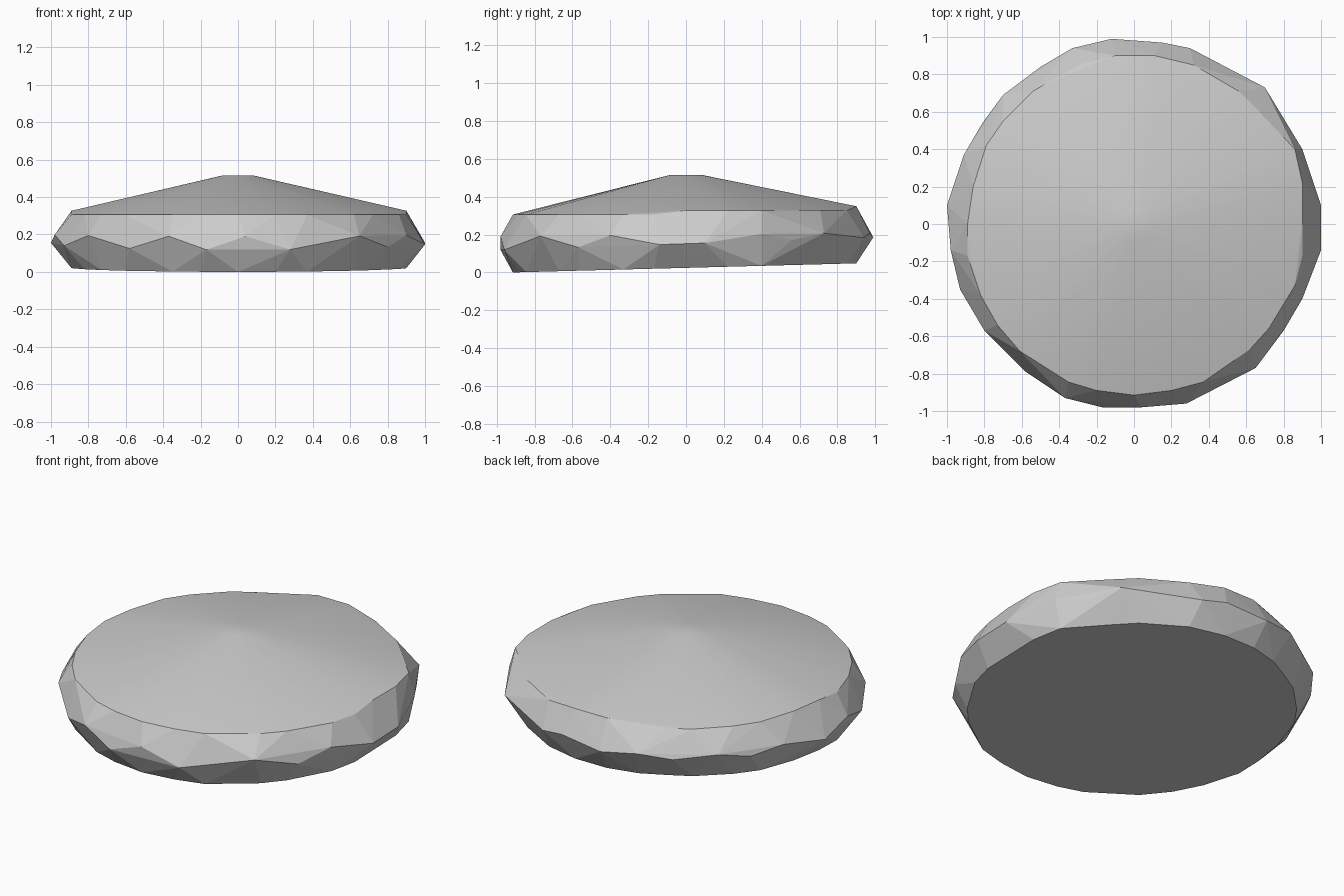
import bpy, bmesh, math

if "Cube" in bpy.data.objects:
    bpy.data.objects.remove(bpy.data.objects["Cube"])

# Widest outline of the faceted stone (x, y), anticlockwise
outline = [(1, .10), (.9, .4), (.8, .56), (.7, .73), (.3, .94), (.15, .97), (-.12, .99),
           (-.33, .94), (-.5, .84), (-.7, .69), (-.81, .54), (-.91, .37), (-1, .10),
           (-.98, -.14), (-.93, -.35), (-.8, -.57), (-.58, -.79), (-.37, -.93),
           (-.17, -.98), (.04, -.98), (.28, -.96), (.65, -.77), (.8, -.57), (.9, -.4), (1, -.14)]

# Smaller rim, shared by the top edge and the base
rim = [(.9, 0), (.9, .22), (.86, .4), (.8, .46), (.67, .6), (.56, .71), (.45, .77), (.32, .85),
       (.11, .9), (-.1, .9), (-.28, .855), (-.42, .78), (-.54, .71), (-.7, .55), (-.79, .42),
       (-.86, .2), (-.89, 0), (-.89, -.17), (-.82, -.38), (-.73, -.54), (-.61, -.68),
       (-.35, -.845), (-.2, -.89), (0, -.915), (.2, -.89), (.37, -.845), (.62, -.67),
       (.72, -.56), (.86, -.33), (.9, -.17)]


def rim_height(y):
    return .306 if y < -.07 else .327 if y < .87 else .35


bm = bmesh.new()
# Base, slightly tilted up at the back
for x, y in rim:
    bm.verts.new((x, y, .0265 * (y + .915)))
# Zigzag girdle, strongest at the front
for i, (x, y) in enumerate(outline):
    amp = (.024 - .012 * y) * (1 if i % 2 else -1)
    bm.verts.new((x, y, .176 + .022 * y + amp))
# Top rim
for x, y in rim:
    bm.verts.new((x, y, rim_height(y)))
# Small flat crown
for i in range(20):
    a = math.tau * i / 20
    bm.verts.new((.085 * math.cos(a), .085 * math.sin(a), .515))

hull = bmesh.ops.convex_hull(bm, input=bm.verts)
loose = [v for v in bm.verts if not v.link_faces]
bmesh.ops.delete(bm, geom=loose, context='VERTS')
bmesh.ops.recalc_face_normals(bm, faces=bm.faces)

# Smooth conical top, flat facets elsewhere
for f in bm.faces:
    f.smooth = f.normal.z > .9
for e in bm.edges:
    if len({f.smooth for f in e.link_faces}) > 1:
        e.smooth = False

mesh = bpy.data.meshes.new("faceted_stone")
bm.to_mesh(mesh)
bm.free()
bpy.context.collection.objects.link(bpy.data.objects.new("faceted_stone", mesh))
